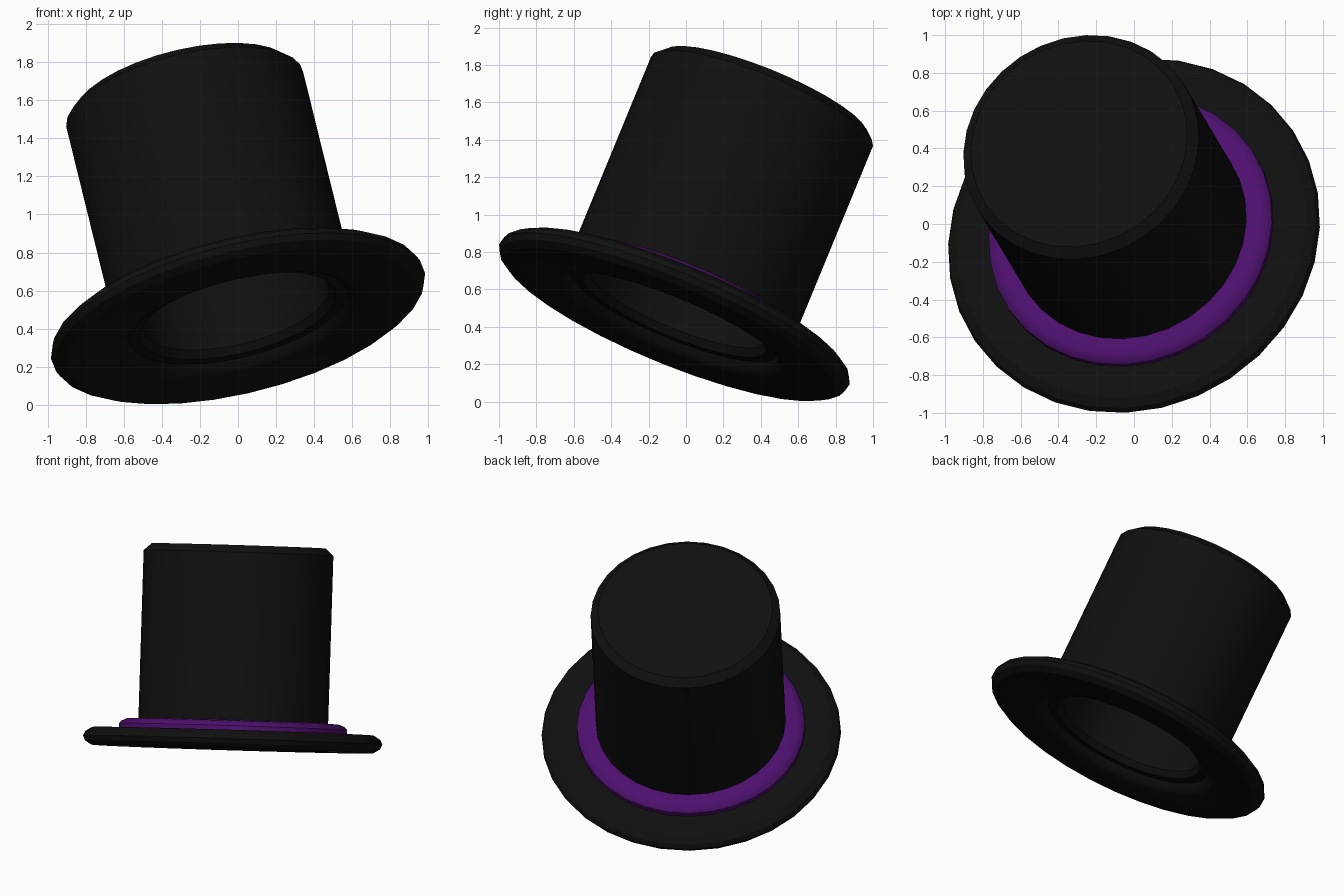
import bpy, bmesh, math
from mathutils import Vector, Matrix

if "Cube" in bpy.data.objects:
    bpy.data.objects.remove(bpy.data.objects["Cube"])

SIDES = 32
# Tilted hat axis and the centre of the brim
AXIS = Vector((-0.222, 0.3715, 0.902)).normalized()
PLACE = Matrix.Translation((0, -0.0625, 0.467)) @ \
    Vector((0, 0, 1)).rotation_difference(AXIS).to_matrix().to_4x4()


def material(name, color):
    mat = bpy.data.materials.new(name)
    mat.diffuse_color = (*color, 1)
    mat.use_nodes = True
    mat.node_tree.nodes["Principled BSDF"].inputs["Base Color"].default_value = mat.diffuse_color
    return mat


def lathe(name, profile, mat, closed=False):
    """Spin a (radius, height) profile around the hat axis."""
    bm = bmesh.new()
    verts = [bm.verts.new((r, 0, h)) for r, h in profile]
    pairs = list(zip(verts, verts[1:]))
    if closed:
        pairs.append((verts[-1], verts[0]))
    edges = [bm.edges.new(p) for p in pairs]
    bmesh.ops.spin(bm, geom=verts + edges, cent=(0, 0, 0), axis=(0, 0, 1),
                   angle=2 * math.pi, steps=SIDES)
    bmesh.ops.remove_doubles(bm, verts=bm.verts, dist=1e-4)
    bmesh.ops.recalc_face_normals(bm, faces=bm.faces)
    bm.transform(PLACE)
    mesh = bpy.data.meshes.new(name)
    bm.to_mesh(mesh)
    bm.free()
    mesh.materials.append(mat)
    obj = bpy.data.objects.new(name, mesh)
    bpy.context.collection.objects.link(obj)
    bpy.ops.object.select_all(action='DESELECT')
    obj.select_set(True)
    bpy.context.view_layer.objects.active = obj
    bpy.ops.object.shade_smooth_by_angle(angle=math.radians(30))
    return obj


black = material("black_felt", (0.005, 0.005, 0.005))
purple = material("purple_ribbon", (0.075, 0.005, 0.155))

# Crown: outer wall with bevelled top, and the hollow inside, meeting at the lower rim
lathe("crown", [(0, 1.31), (0.588, 1.31), (0.64, 1.262), (0.64, 0.06),
                (0.59, 0.0), (0.53, 0.0), (0.50, 0.04),
                (0.50, 1.13), (0.46, 1.17), (0, 1.17)], black)

# Brim: flat ring with a bevelled outer edge and a raised lip round the opening
lathe("brim", [(0.64, 0.06), (0.95, 0.06), (0.995, 0.032), (1.01, 0), (0.995, -0.032),
               (0.95, -0.06), (0.66, -0.06), (0.62, -0.04), (0.59, 0.0)], black)

# Ribbon: low ring round the foot of the crown
lathe("ribbon", [(0.64, 0.06), (0.77, 0.06), (0.77, 0.09), (0.755, 0.108),
                 (0.72, 0.125), (0.64, 0.13)], purple)
